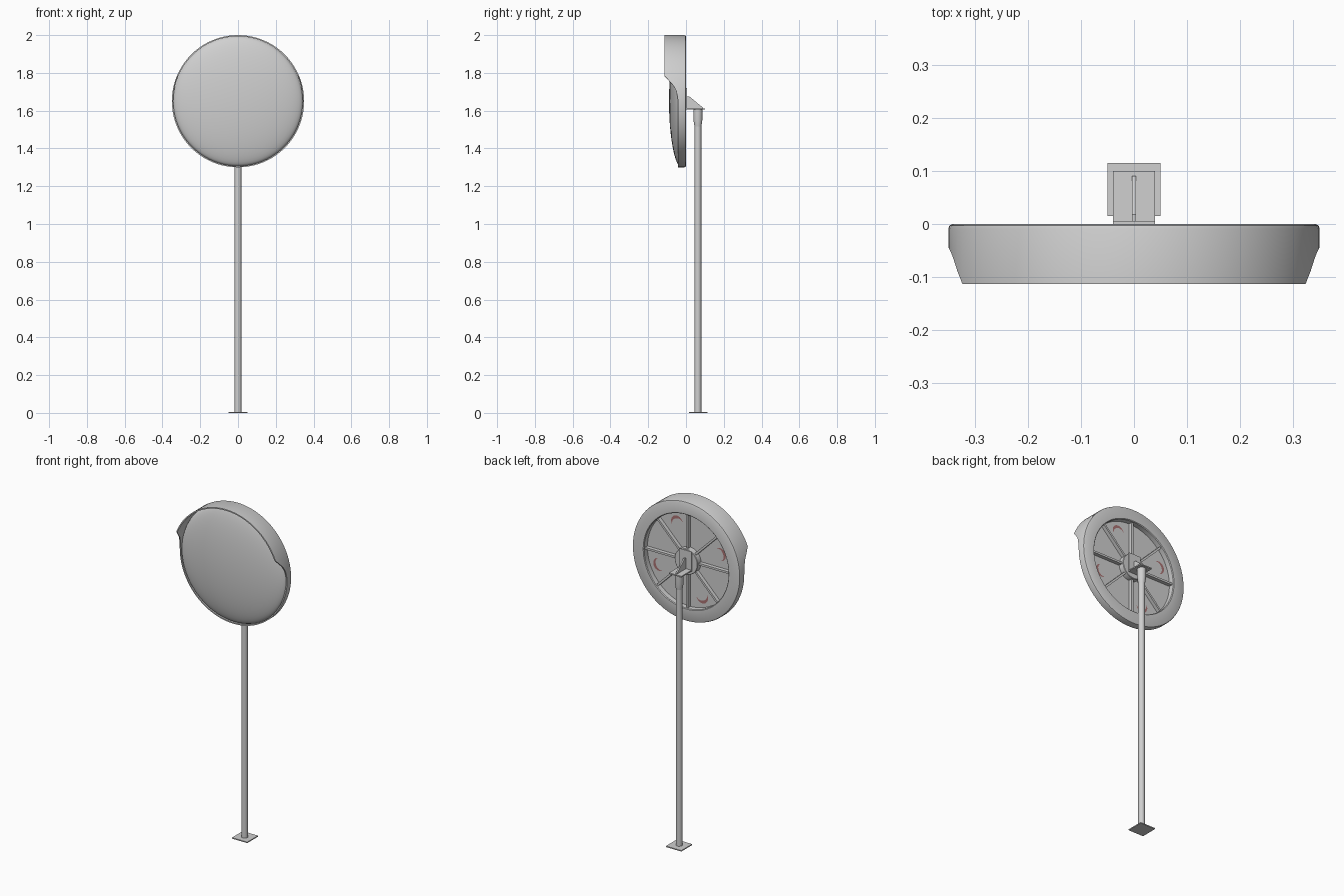
import bpy, bmesh, math
from mathutils import Matrix, Vector

if "Cube" in bpy.data.objects:
    bpy.data.objects.remove(bpy.data.objects["Cube"])

CZ = 1.65          # mirror centre height
PY = 0.063         # post centre y
N = 80             # segments round the mirror


def material(name, rgb):
    m = bpy.data.materials.new(name)
    m.diffuse_color = (*rgb, 1)
    m.use_nodes = True
    m.node_tree.nodes["Principled BSDF"].inputs["Base Color"].default_value = m.diffuse_color
    return m


GREY = material("light grey", (0.63, 0.63, 0.63))
RED = material("dull red", (0.40, 0.17, 0.17))


def finish(name, bm, mat=GREY, smooth=True):
    bmesh.ops.recalc_face_normals(bm, faces=bm.faces)
    me = bpy.data.meshes.new(name)
    bm.to_mesh(me)
    bm.free()
    ob = bpy.data.objects.new(name, me)
    bpy.context.collection.objects.link(ob)
    me.materials.append(mat)
    if smooth:
        bpy.ops.object.select_all(action='DESELECT')
        ob.select_set(True)
        bpy.context.view_layer.objects.active = ob
        bpy.ops.object.shade_smooth_by_angle(angle=math.radians(35))
    return ob


def lathe(name, profile, n, place, closed=False):
    """profile(angle) -> list of (radius, height); place maps (r, h, angle) to a point."""
    bm = bmesh.new()
    rings = []
    for i in range(n):
        a = 2 * math.pi * i / n
        rings.append([bm.verts.new(place(r, h, a)) for r, h in profile(a)])
    k = len(rings[0])
    for i in range(n):
        p, q = rings[i], rings[(i + 1) % n]
        for j in range(k if closed else k - 1):
            j2 = (j + 1) % k
            bm.faces.new((p[j], p[j2], q[j2], q[j]))
    bmesh.ops.remove_doubles(bm, verts=bm.verts, dist=1e-5)
    return finish(name, bm)


def on_mirror(r, y, a):
    return (r * math.cos(a), y, CZ + r * math.sin(a))


def on_post(r, z, a):
    return (r * math.cos(a), PY + r * math.sin(a), z)


def box(name, lo, hi, turn=None):
    bm = bmesh.new()
    bmesh.ops.create_cube(bm, size=1)
    for v in bm.verts:
        v.co = Vector([(lo[i] + hi[i]) / 2 + v.co[i] * (hi[i] - lo[i]) for i in range(3)])
    if turn is not None:
        bm.transform(Matrix.Translation((0, 0, CZ)) @ Matrix.Rotation(turn, 4, 'Y'))
    return finish(name, bm, smooth=False)


# rim with deeper hood over the upper part
EDGE = [(1.655, -0.042), (1.70, -0.05), (1.725, -0.06), (1.75, -0.08), (1.78, -0.113)]


def front_edge(z):
    if z <= EDGE[0][0]:
        return EDGE[0][1]
    for (z0, y0), (z1, y1) in zip(EDGE, EDGE[1:]):
        if z <= z1:
            return y0 + (y1 - y0) * (z - z0) / (z1 - z0)
    return EDGE[-1][1]


def rim_profile(a):
    yf = front_edge(CZ + 0.35 * math.sin(a))
    return [(0.275, -0.038), (0.275, -0.004), (0.279, 0), (0.342, 0), (0.348, -0.003),
            (0.35, -0.009), (0.35, yf), (0.343, yf), (0.343, -0.03), (0.335, -0.038)]


lathe("rim_and_hood", rim_profile, N, on_mirror, closed=True)

# domed mirror face
dome = [(0.341 * math.sin(t), -0.034 - 0.056 * math.cos(t) ** 1.2)
        for t in [math.pi / 2 * j / 14 for j in range(15)]]
lathe("mirror_dome", lambda a: dome, N, on_mirror)

# back panel, hub and eight ribs
lathe("back_panel", lambda a: [(0, -0.034), (0.28, -0.034)], N, on_mirror)
lathe("hub", lambda a: [(0.075, -0.035), (0.075, -0.002), (0.073, 0), (0, 0)], 32, on_mirror)
for i in range(8):
    box("back_rib", (0.06, -0.035, -0.006), (0.277, -0.012, 0.006), math.pi / 4 * i)

# red crescent marks on alternate panels
for i in range(4):
    bm = bmesh.new()
    mid = math.radians(22.5 + 90 * i)
    cx, cz = -0.215 * math.cos(mid), CZ + 0.215 * math.sin(mid)
    prev = None
    for j in range(13):
        u = j / 12
        a = math.pi - mid + math.pi * (u - 0.5) * 1.1
        w = 0.016 * math.sin(math.pi * u) + 0.001
        cur = [bm.verts.new((cx + r * math.cos(a), -0.033, cz + r * math.sin(a)))
               for r in (0.038 - w, 0.038)]
        if prev:
            f = bm.faces.new((prev[0], prev[1], cur[1], cur[0]))
        prev = cur
    finish("crescent_mark", bm, RED, smooth=False)

# bracket: upright plate, shelf and gusset
box("bracket_upright", (-0.04, -0.001, 1.605), (0.04, 0.006, 1.72))
box("bracket_shelf", (-0.04, 0, 1.605), (0.04, 0.1, 1.612))
bm = bmesh.new()
tri = [(0.005, 1.61), (0.09, 1.61), (0.09, 1.616), (0.018, 1.675), (0.005, 1.675)]
face = bm.faces.new([bm.verts.new((-0.004, y, z)) for y, z in tri])
ext = bmesh.ops.extrude_face_region(bm, geom=[face])
bmesh.ops.translate(bm, vec=(0.008, 0, 0),
                    verts=[v for v in ext["geom"] if isinstance(v, bmesh.types.BMVert)])
finish("bracket_gusset", bm, smooth=False)

# post, tapered socket and foot plate
lathe("post", lambda a: [(0.018, 0.003), (0.018, 1.56)], 24, on_post)
lathe("socket", lambda a: [(0.018, 1.515), (0.0235, 1.55), (0.024, 1.607)], 24, on_post)
box("foot_plate", (-0.05, 0.015, 0), (0.05, 0.115, 0.006))
